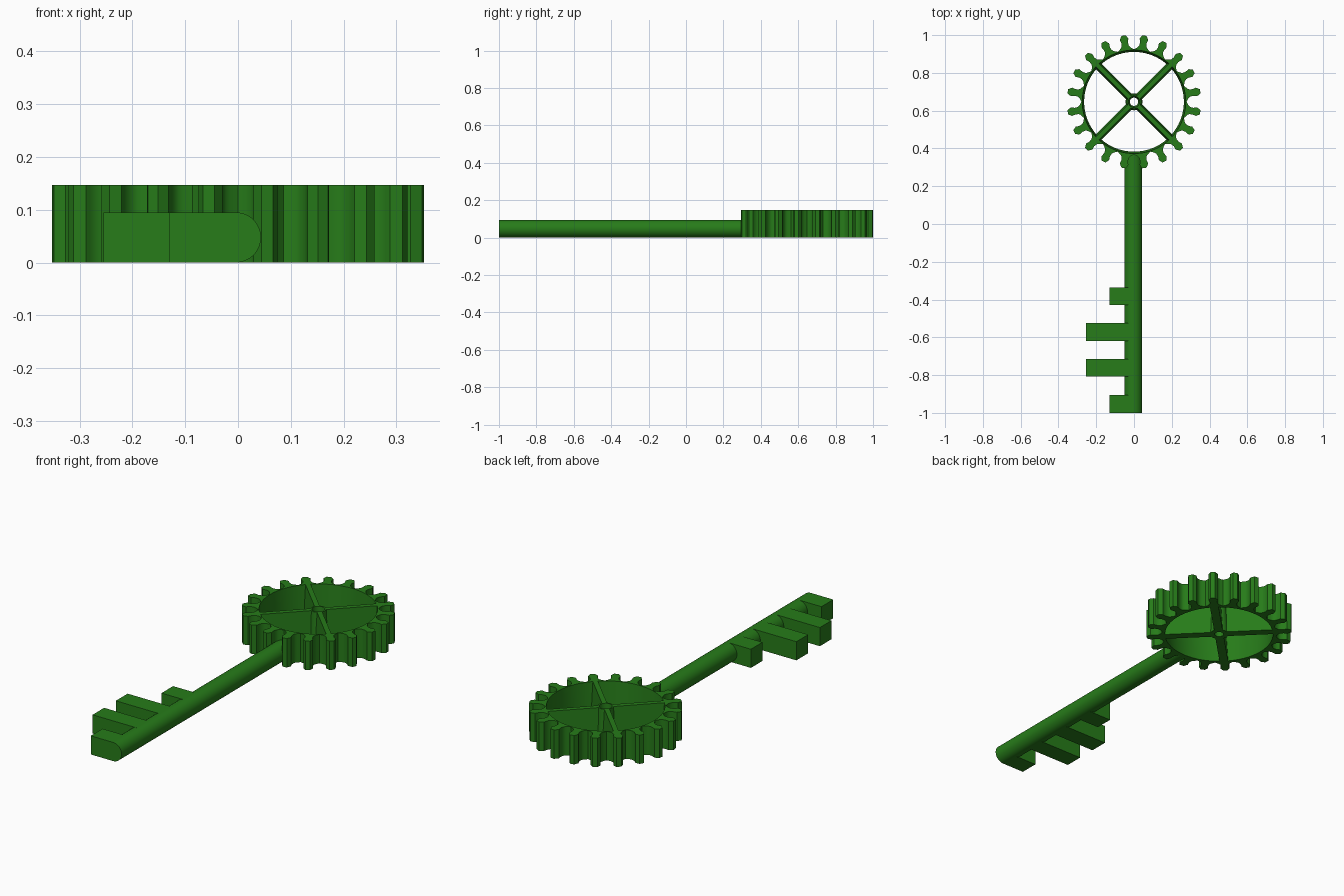
import bpy, bmesh, math
from mathutils import Matrix, Vector

if "Cube" in bpy.data.objects:
    bpy.data.objects.remove(bpy.data.objects["Cube"])

CY, H, TEETH = 0.647, 0.147, 20      # gear centre y, gear height, tooth count
SX, R = -0.004, 0.0475               # shaft centre x and radius

green = bpy.data.materials.new("green")
green.diffuse_color = (0.02, 0.2, 0.01, 1)
green.use_nodes = True
green.node_tree.nodes["Principled BSDF"].inputs["Base Color"].default_value = green.diffuse_color


def finish(name, bm, smooth=True):
    bmesh.ops.remove_doubles(bm, verts=bm.verts, dist=1e-5)
    bmesh.ops.recalc_face_normals(bm, faces=bm.faces)
    mesh = bpy.data.meshes.new(name)
    bm.to_mesh(mesh)
    bm.free()
    mesh.materials.append(green)
    ob = bpy.data.objects.new(name, mesh)
    bpy.context.collection.objects.link(ob)
    if smooth:
        bpy.ops.object.select_all(action='DESELECT')
        ob.select_set(True)
        bpy.context.view_layer.objects.active = ob
        bpy.ops.object.shade_smooth_by_angle(angle=math.radians(25))
    return ob


def polar(r, a, z):
    return Vector((r * math.cos(a), CY + r * math.sin(a), z))


# Gear rim: one sector per tooth, pocket wall drafted towards the bottom
half = math.pi / TEETH
flank = [(0.285, 0.030), (0.292, 0.023), (0.300, 0.019), (0.315, 0.0175),
         (0.325, 0.020), (0.335, 0.023), (0.355, 0.011)]   # radius, half width
side = [(0.278, -half)] + [(math.hypot(r, w), -math.atan2(w, r)) for r, w in flank]
outer = side + [(r, -a) for r, a in reversed(side)]
bm = bmesh.new()
for t in range(TEETH):
    mid = (2 * t + 1) * half
    loops = []
    for z, rin in ((0, 0.264), (H, 0.274)):
        pts = [polar(r, mid + a, z) for r, a in outer]
        pts += [polar(rin, mid + half - i * half / 2, z) for i in range(5)]
        loops.append([bm.verts.new(p) for p in pts])
    low, top = loops
    n, m = len(low), len(outer)
    bm.faces.new(list(reversed(low)))
    bm.faces.new(top)
    for i in range(n):
        if i not in (m - 1, n - 1):            # leave sector joints open
            j = (i + 1) % n
            bm.faces.new((low[i], low[j], top[j], top[i]))
finish("gear_rim", bm)

# Hub: drafted ring at the gear centre
bm = bmesh.new()
N = 32
section = [(0.022, 0), (0.045, 0), (0.037, H), (0.030, H)]
rings = [[bm.verts.new(polar(r, 2 * math.pi * k / N, z)) for k in range(N)]
         for r, z in section]
for a in range(4):
    p, q = rings[a], rings[(a + 1) % 4]
    for k in range(N):
        j = (k + 1) % N
        bm.faces.new((p[k], p[j], q[j], q[k]))
finish("gear_hub", bm)

# Four spokes, wider at the bottom
for s in range(4):
    bm = bmesh.new()
    bmesh.ops.create_cube(bm, size=1)
    for v in bm.verts:
        up = v.co.z > 0
        v.co = Vector((0.276 if v.co.x > 0 else 0.034,
                       math.copysign(0.012 if up else 0.021, v.co.y),
                       H if up else 0))
    bm.transform(Matrix.Translation((0, CY, 0)) @
                 Matrix.Rotation(math.pi / 4 + s * math.pi / 2, 4, 'Z'))
    finish(f"spoke_{s + 1}", bm, False)

# Shaft
bm = bmesh.new()
y0, y1 = -1.0, 0.374
bmesh.ops.create_cone(bm, cap_ends=True, segments=48, radius1=R, radius2=R, depth=y1 - y0)
bm.transform(Matrix.Translation((SX, (y0 + y1) / 2, R)) @
             Matrix.Rotation(math.pi / 2, 4, 'X'))
finish("shaft", bm)

# Key bits
for i, (x, ya, yb) in enumerate([(-0.13, -1.0, -0.905), (-0.255, -0.807, -0.714),
                                 (-0.255, -0.62, -0.525), (-0.13, -0.43, -0.337)]):
    bm = bmesh.new()
    bmesh.ops.create_cube(bm, size=1)
    bm.transform(Matrix.Translation(((x + SX) / 2, (ya + yb) / 2, R)) @
                 Matrix.Diagonal((SX - x, yb - ya, 2 * R, 1)))
    finish(f"key_bit_{i + 1}", bm, False)
